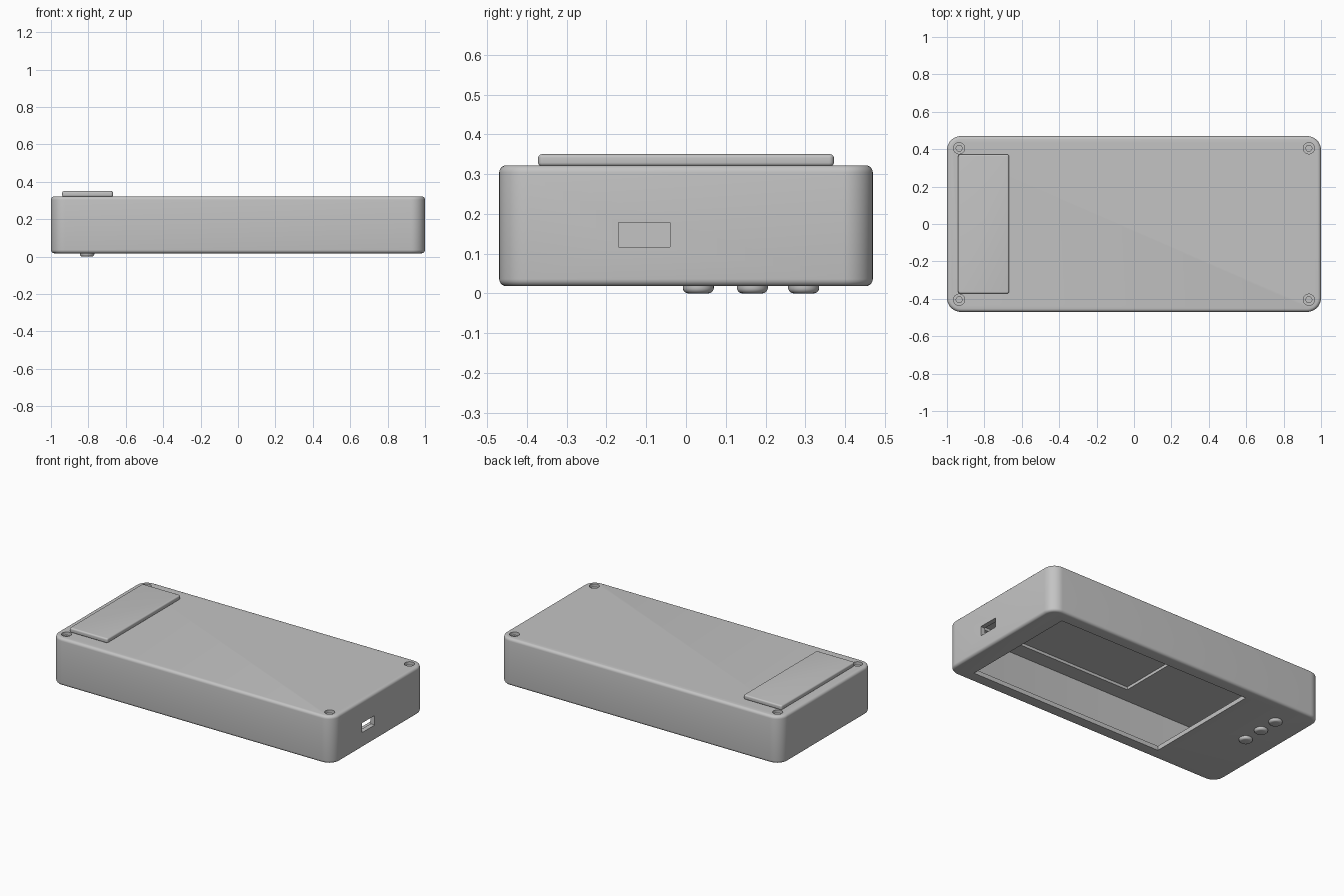
import bpy, bmesh, math
from mathutils import Vector

cube = bpy.data.objects.get("Cube")
if cube:
    bpy.data.objects.remove(cube, do_unlink=True)

grey = bpy.data.materials.new("light_grey_plastic")
grey.use_nodes = True
colour = (0.55, 0.55, 0.55, 1)
grey.diffuse_color = colour
grey.node_tree.nodes["Principled BSDF"].inputs["Base Color"].default_value = colour


def finish(bm, name):
    bmesh.ops.recalc_face_normals(bm, faces=bm.faces[:])
    mesh = bpy.data.meshes.new(name)
    bm.to_mesh(mesh)
    bm.free()
    mesh.materials.append(grey)
    obj = bpy.data.objects.new(name, mesh)
    bpy.context.collection.objects.link(obj)
    return obj


def box(name, lo, hi, corner=0, fillet=0):
    """Box from lo to hi with rounded plan corners and filleted rims."""
    lo, hi = Vector(lo), Vector(hi)
    bm = bmesh.new()
    bmesh.ops.create_cube(bm, size=1)
    for v in bm.verts:
        v.co = (lo + hi) / 2 + v.co * (hi - lo)
    if corner:
        upright = [e for e in bm.edges
                   if abs(e.verts[0].co.z - e.verts[1].co.z) > 1e-5]
        bmesh.ops.bevel(bm, geom=upright, offset=corner, segments=10,
                        profile=0.5, affect='EDGES')
    if fillet:
        rims = [e for e in bm.edges
                if abs(e.verts[0].co.z - e.verts[1].co.z) < 1e-5]
        bmesh.ops.bevel(bm, geom=rims, offset=fillet, segments=5,
                        profile=0.5, affect='EDGES')
    return finish(bm, name)


def lathe(name, profile, x, y):
    """Closed solid turned around a vertical axis from (radius, z) points."""
    bm = bmesh.new()
    n = 32
    rings = [[bm.verts.new((x + r * math.cos(math.tau * i / n),
                            y + r * math.sin(math.tau * i / n), z))
              for i in range(n)] for r, z in profile]
    for a, b in zip(rings, rings[1:]):
        for i in range(n):
            j = (i + 1) % n
            bm.faces.new((a[i], a[j], b[j], b[i]))
    bm.faces.new(rings[0])
    bm.faces.new(rings[-1])
    return finish(bm, name)


def smooth(obj):
    bpy.ops.object.select_all(action='DESELECT')
    obj.select_set(True)
    bpy.context.view_layer.objects.active = obj
    bpy.ops.object.shade_smooth_by_angle(angle=math.radians(30))


def combine(obj, tool, operation):
    mod = obj.modifiers.new("combine", 'BOOLEAN')
    mod.operation = operation
    mod.solver = 'EXACT'
    mod.object = tool
    bpy.context.view_layer.objects.active = obj
    bpy.ops.object.modifier_apply(modifier=mod.name)
    bpy.data.objects.remove(tool, do_unlink=True)


# Hollow case
case = box("case", (-1, -.47, .018), (1, .47, .322), .075, .018)
combine(case, box("cavity", (-.97, -.44, .046), (.97, .44, .295), .045), 'DIFFERENCE')

# Screw posts and counterbored screw holes in the four corners
corners = [(sx * .935, sy * .405) for sx in (-1, 1) for sy in (-1, 1)]
for x, y in corners:
    combine(case, lathe("post", [(.032, .03), (.032, .305)], x, y), 'UNION')
for x, y in corners:
    bore = [(.016, .2), (.016, .302), (.03, .302), (.03, .35)]
    combine(case, lathe("bore", bore, x, y), 'DIFFERENCE')

# Display opening below, shallow pocket under the roof, port slot in the end
for name, lo, hi in (
        ("opening", (-.505, -.39, -.1), (.865, .39, .1)),
        ("pocket", (-.235, -.34, .2), (.85, .34, .313)),
        ("port", (.9, -.17, .117), (1.1, -.04, .178))):
    combine(case, box(name, lo, hi), 'DIFFERENCE')
smooth(case)

# Raised cover plate on the roof
smooth(box("cover_plate", (-.94, -.372, .32), (-.668, .372, .35), .012, .009))

# Three round push buttons on the underside
for i, y in enumerate((.031, .167, .296)):
    r, f = .039, .014
    edge = [(r - f + f * math.sin(a), f - f * math.cos(a))
            for a in (math.pi / 2 * k / 5 for k in range(6))]
    smooth(lathe(f"button_{i + 1}", edge + [(r, .03)], -.807, y))
